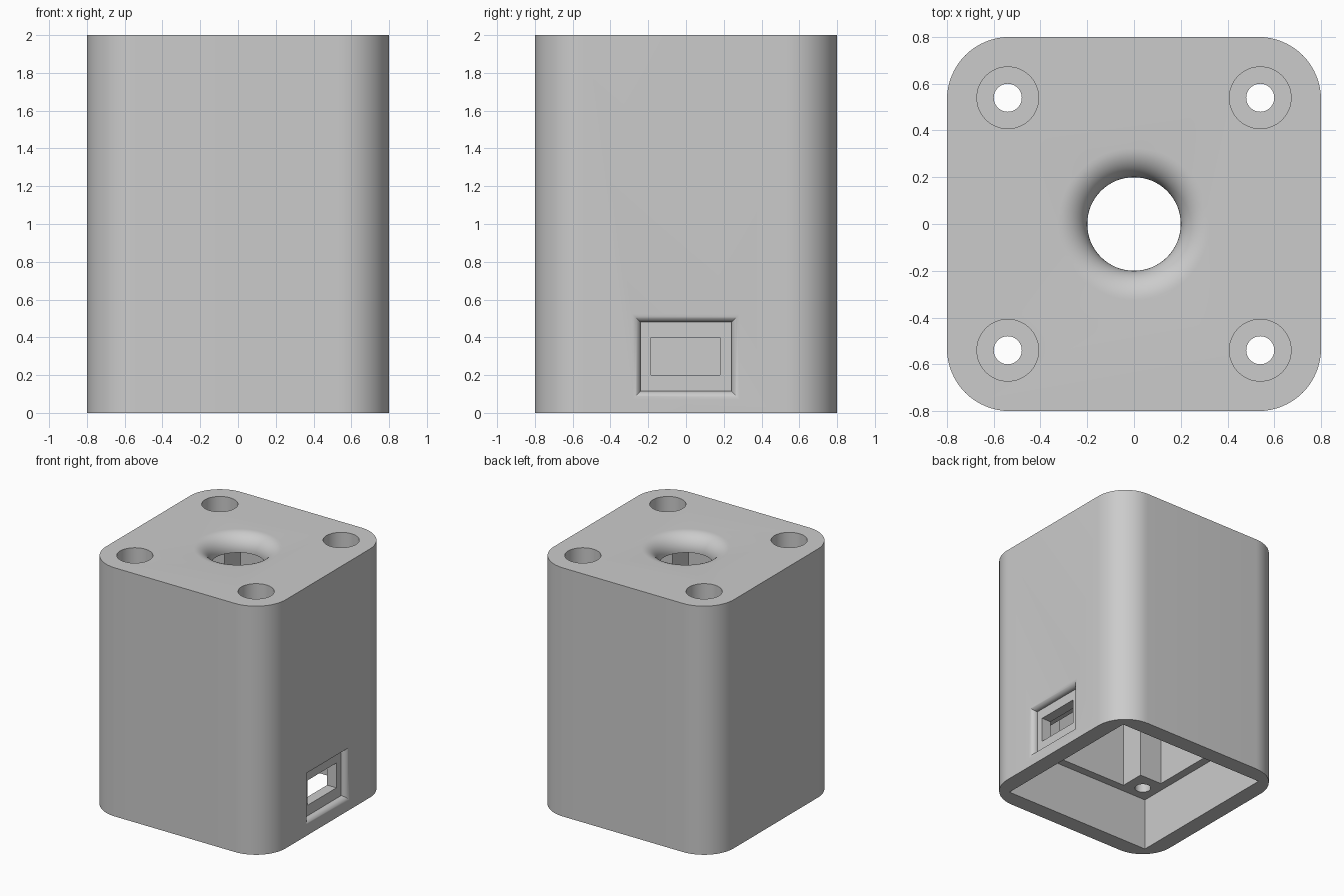
import bpy, bmesh
from math import sin, cos, pi, radians

cube = bpy.data.objects.get("Cube")
if cube:
    bpy.data.objects.remove(cube, do_unlink=True)

grey = bpy.data.materials.new("light grey")
grey.use_nodes = True
colour = (0.6, 0.6, 0.6, 1)
grey.diffuse_color = colour
grey.node_tree.nodes["Principled BSDF"].inputs["Base Color"].default_value = colour


def loft(name, rings):
    """Closed solid through a list of point rings."""
    bm = bmesh.new()
    loops = [[bm.verts.new(p) for p in ring] for ring in rings]
    n = len(loops[0])
    for a, b in zip(loops, loops[1:]):
        for i in range(n):
            j = (i + 1) % n
            bm.faces.new((a[i], a[j], b[j], b[i]))
    bm.faces.new(loops[0])
    bm.faces.new(loops[-1])
    bmesh.ops.recalc_face_normals(bm, faces=bm.faces)
    mesh = bpy.data.meshes.new(name)
    bm.to_mesh(mesh)
    bm.free()
    mesh.materials.append(grey)
    obj = bpy.data.objects.new(name, mesh)
    bpy.context.collection.objects.link(obj)
    return obj


def prism(name, outline, z0, z1):
    return loft(name, [[(x, y, z) for x, y in outline] for z in (z0, z1)])


def circle(r, cx=0, cy=0, n=64):
    return [(cx + r * cos(2 * pi * i / n), cy + r * sin(2 * pi * i / n)) for i in range(n)]


def square(h):
    return [(-h, -h), (h, -h), (h, h), (-h, h)]


def window_ring(x, grow):
    y, z0, z1 = 0.24 + grow, 0.115 - grow, 0.48 + grow
    return [(x, -y, z0), (x, y, z0), (x, y, z1), (x, -y, z1)]


# Outer shell with rounded vertical corners
HALF, RADIUS, HEIGHT = 0.8, 0.267, 2.0
outline = []
for k, (sx, sy) in enumerate([(1, 1), (-1, 1), (-1, -1), (1, -1)]):
    for i in range(17):
        a = (k + i / 16) * pi / 2
        c = HALF - RADIUS
        outline.append((sx * c + RADIUS * cos(a), sy * c + RADIUS * sin(a)))
body = prism("housing_body", outline, 0, HEIGHT)

# Wide lower cavity, then narrower upper cavity that leaves four corner posts
WIDE, NARROW, POST, LEDGE, CEILING = 0.667, 0.6, 0.4, 0.427, 1.867
cross = []
for sx, sy in [(1, 1), (-1, 1), (-1, -1), (1, -1)]:
    corner = [(NARROW, POST), (POST, POST), (POST, NARROW)]
    if sx * sy < 0:
        corner.reverse()
    cross += [(sx * x, sy * y) for x, y in corner]
cutters = [prism("lower_cavity", square(WIDE), -0.1, LEDGE),
           prism("upper_cavity", cross, 0.3, CEILING)]

# Central top hole with a rounded lip
lip, hole = 0.125, 0.2
profile = [(hole, 1.7)]
for i in range(13):
    t = i / 12 * pi / 2
    profile.append((hole + lip * (1 - cos(t)), HEIGHT - lip + lip * sin(t)))
profile.append((hole + lip, 2.1))
cutters.append(loft("top_hole", [[(x, y, z) for x, y in circle(r)] for r, z in profile]))

# Screw holes with counterbores through the posts
for sx in (-1, 1):
    for sy in (-1, 1):
        x, y = sx * 0.54, sy * 0.54
        cutters.append(prism("counterbore", circle(0.132, x, y), CEILING, 2.1))
        cutters.append(prism("screw_hole", circle(0.06, x, y, 40), 0.3, 1.95))

# Side port: recess with rounded rim, then a rectangular opening
depth, rim = 0.05, 0.045
rings = [window_ring(HALF - depth, 0)]
for i in range(9):
    t = i / 8 * pi / 2
    rings.append(window_ring(HALF - rim + rim * sin(t), rim * (1 - cos(t))))
rings.append(window_ring(0.9, rim))
cutters.append(loft("port_recess", rings))
port = [(0.5, -0.185), (0.78, -0.185), (0.78, 0.18), (0.5, 0.18)]
cutters.append(prism("port_opening", port, 0.2, 0.4))

# Cut everything out of the shell
bpy.context.view_layer.objects.active = body
for cutter in cutters:
    mod = body.modifiers.new(cutter.name, "BOOLEAN")
    mod.operation = "DIFFERENCE"
    mod.solver = "EXACT"
    mod.object = cutter
    bpy.ops.object.modifier_apply(modifier=mod.name)
    bpy.data.objects.remove(cutter, do_unlink=True)

for obj in bpy.context.selected_objects:
    obj.select_set(False)
body.select_set(True)
bpy.ops.object.shade_smooth_by_angle(angle=radians(30))
